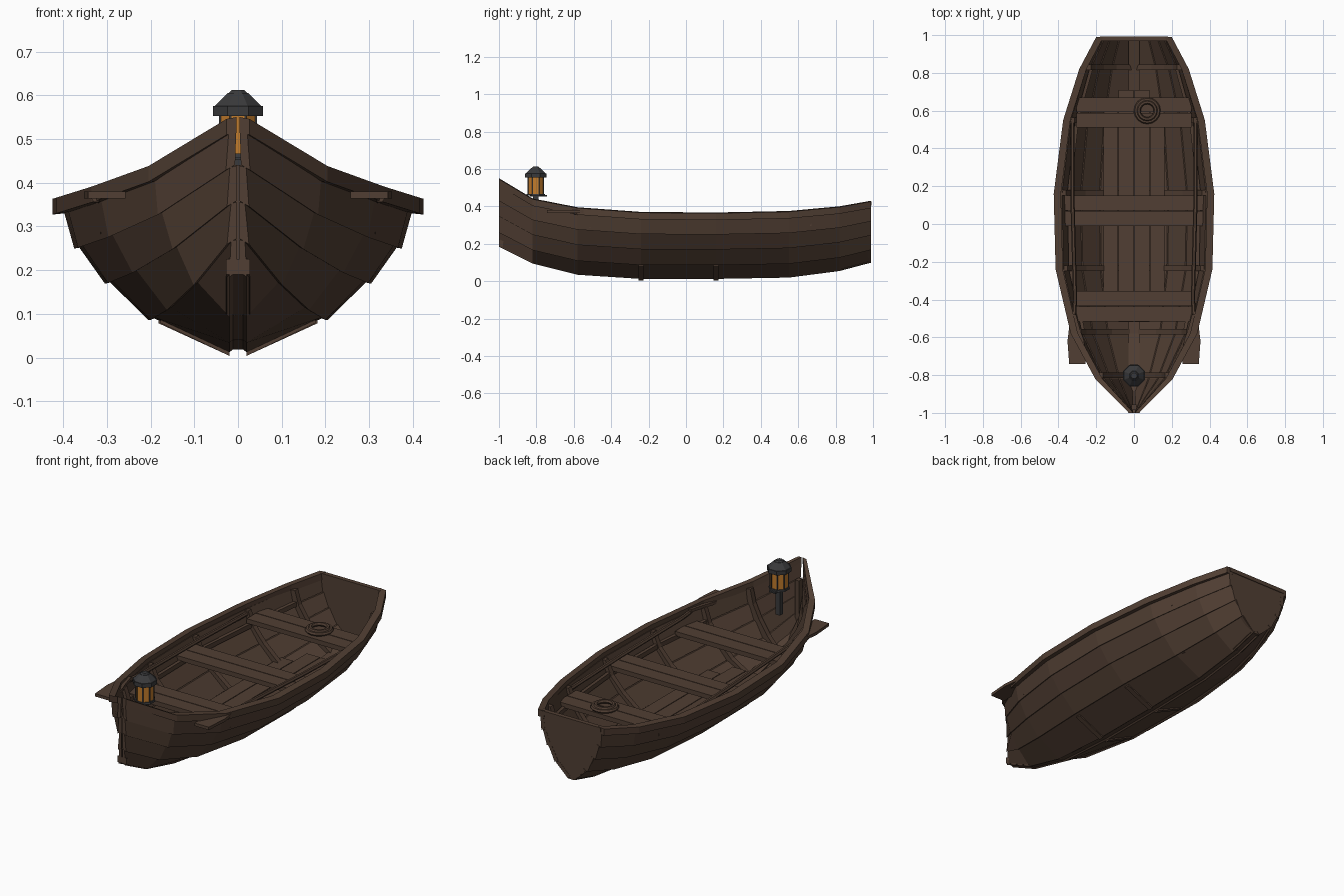
import bpy, bmesh, math
from mathutils import Matrix, Vector

if "Cube" in bpy.data.objects:
    bpy.data.objects.remove(bpy.data.objects["Cube"])


def material(name, rgb):
    m = bpy.data.materials.new(name)
    m.use_nodes = True
    m.diffuse_color = (*rgb, 1)
    bsdf = m.node_tree.nodes["Principled BSDF"]
    bsdf.inputs["Base Color"].default_value = (*rgb, 1)
    bsdf.inputs["Roughness"].default_value = 0.8
    return m


WOOD = material("dark_brown_wood", (0.082, 0.049, 0.033))
IRON = material("dark_iron", (0.042, 0.042, 0.044))
GLASS = material("amber_glass", (0.54, 0.2, 0.025))

# Hull stations: y, half width, keel height, sheer height
STATIONS = [(-1.0, 0.026, 0.19, 0.55), (-0.82, 0.205, 0.10, 0.442),
            (-0.58, 0.335, 0.04, 0.395), (-0.24, 0.415, 0.018, 0.37),
            (0.16, 0.425, 0.018, 0.367), (0.55, 0.375, 0.025, 0.375),
            (0.82, 0.29, 0.06, 0.40), (0.99, 0.20, 0.105, 0.43)]
# Cross-section: height fraction, width fraction
SECTION = [(0, 0.03), (0.21, 0.47), (0.45, 0.705), (0.68, 0.87), (0.92, 0.95), (1, 1)]


def lerp_table(table, t):
    for a, b in zip(table, table[1:]):
        if t <= b[0]:
            break
    k = (t - a[0]) / (b[0] - a[0])
    return [p + (q - p) * k for p, q in zip(a, b)]


def hull(y, f):
    """Outer hull point (x, z) at length y and height fraction f."""
    _, w, keel, sheer = lerp_table(STATIONS, y)
    return max(0.02, w * lerp_table(SECTION, f)[1]), keel + f * (sheer - keel)


def finish(name, bm, mat, mirror=False):
    bmesh.ops.recalc_face_normals(bm, faces=bm.faces)
    me = bpy.data.meshes.new(name)
    bm.to_mesh(me)
    bm.free()
    me.materials.append(mat)
    ob = bpy.data.objects.new(name, me)
    bpy.context.collection.objects.link(ob)
    if mirror:
        ob.modifiers.new("mirror", "MIRROR")
    return ob


def loft(name, rings, mirror=True):
    bm = bmesh.new()
    rows = [[bm.verts.new(p) for p in r] for r in rings]
    n = len(rows[0])
    for a, b in zip(rows, rows[1:]):
        for i in range(n):
            j = (i + 1) % n
            bm.faces.new((a[i], a[j], b[j], b[i]))
    bm.faces.new(rows[0])
    bm.faces.new(rows[-1])
    return finish(name, bm, WOOD, mirror)


def box(name, lo, hi, mat=WOOD, mirror=False):
    bm = bmesh.new()
    lo, hi = Vector(lo), Vector(hi)
    bmesh.ops.create_cube(bm, size=1, matrix=Matrix.Translation((lo + hi) / 2)
                          @ Matrix.Diagonal((*(hi - lo), 1)))
    return finish(name, bm, mat, mirror)


def cylinder(name, loc, r1, r2, depth, sides, mat):
    bm = bmesh.new()
    turn = Matrix.Rotation(math.pi / sides, 4, "Z")
    bmesh.ops.create_cone(bm, cap_ends=True, segments=sides, radius1=r1, radius2=r2,
                          depth=depth, matrix=Matrix.Translation(loc) @ turn)
    return finish(name, bm, mat)


YS = [s[0] for s in STATIONS]

# Overlapping side planks
for n, ((f0, _), (f1, _)) in enumerate(zip(SECTION[:4], SECTION[1:5])):
    rings = []
    for y in YS:
        (xa, za), (xb, zb) = hull(y, f0), hull(y, f1)
        out = 0.005 if n else 0
        rings.append([(xa + out, y, za - 0.006), (xb - 0.004, y, zb),
                      (max(0.004, xb - 0.022), y, zb + 0.004), (max(0.004, xa - 0.016), y, za + 0.006)])
    loft(f"side_plank_{n + 1}", rings)

# Gunwale rail
rings = []
for y in YS:
    x, z = hull(y, 1)
    i = max(0.004, x - 0.038)
    rings.append([(x, y, z - 0.04), (x, y, z - 0.004), (i, y, z), (i, y, z - 0.036)])
loft("gunwale_rail", rings)

# Cleats under the bottom planks
for n, y in enumerate((-0.24, 0.16)):
    rings = []
    for f, drop in ((0, 0.014), (0.19, 0.006)):
        x, z = hull(y, f)
        rings.append([(x, y - 0.014, z - drop), (x, y + 0.014, z - drop),
                      (x, y + 0.014, z + 0.004), (x, y - 0.014, z + 0.004)])
    loft(f"keel_cleat_{n + 1}", rings)

# Riser under the seats
rings = []
for y in YS[2:-1]:
    x, z = hull(y, 0.68)
    rings.append([(x - a, y, z + b) for a, b in ((0.016, 0), (0.016, 0.025), (0.034, 0.025), (0.034, 0))])
loft("seat_riser", rings)

# Inner keel and stem
rings = []
for y in YS[:-1] + [0.975]:
    z = hull(y, 0)[1]
    rings.append([(-0.028, y, z), (0.028, y, z), (0.028, y, z + 0.035), (-0.028, y, z + 0.035)])
loft("inner_keel", rings, mirror=False)
box("bow_stem", (-0.012, -0.985, 0.22), (0.012, -0.955, 0.44))

# Transom board and its cap
outline = [hull(0.985, f) for f, _ in SECTION]
outline += [(-x, z) for x, z in reversed(outline)]
loft("transom", [[(x * 0.97, y, z - 0.006) for x, z in outline] for y in (0.97, 0.988)], mirror=False)
box("transom_cap", (-0.18, 0.968, 0.405), (0.18, 0.992, 0.427))

# Curved ribs
for n, y in enumerate((-0.8, -0.57, -0.235, 0.165, 0.55, 0.83)):
    rings = []
    for f, _ in SECTION[:-1]:
        x, z = hull(y, f)
        o, i = max(0.004, x - 0.012), max(0.0, x - 0.042)
        up = 0.022 * (1 - f)
        rings.append([(o, y - 0.014, z), (o, y + 0.014, z), (i, y + 0.014, z + up), (i, y - 0.014, z + up)])
    loft(f"rib_{n + 1}", rings)

# Seats, two boards each
for name, y0, y1, half, top in (("front_seat", -0.515, -0.355, 0.315, 0.308),
                                ("middle_seat", -0.01, 0.15, 0.375, 0.303),
                                ("rear_seat", 0.51, 0.67, 0.305, 0.32)):
    mid = (y0 + y1) / 2
    box(name + "_board_1", (-half, y0, top - 0.025), (half, mid - 0.002, top))
    box(name + "_board_2", (-half, mid + 0.002, top - 0.025), (half, y1, top))

# Floor boards
box("inner_floor_board", (0.002, -0.52, 0.098), (0.082, 0.71, 0.114), mirror=True)
box("outer_floor_board", (0.086, -0.42, 0.098), (0.162, 0.6, 0.114), mirror=True)

# Oars with blades over the bow rail
path = [(0.325, -0.6), (0.312, -0.4), (0.325, 0.1), (0.325, 0.55)]
R = 0.011
loft("oar_shaft", [[(x + R * math.cos(k * math.pi / 3), y, 0.365 - 0.03 * (y + 0.6)
                     + R * math.sin(k * math.pi / 3)) for k in range(6)] for x, y in path])
blade = [(0.3, 0.043, -0.742), (0.308, 0.044, -0.62), (0.315, 0.03, -0.56), (0.318, 0.011, -0.48)]
loft("oar_blade", [[(c - h, y, 0.364), (c + h, y, 0.364), (c + h, y, 0.38), (c - h, y, 0.38)]
                   for c, h, y in blade])

# Coiled rope on the rear seat
for n, (r, z) in enumerate(((0.06, 0.328), (0.045, 0.336))):
    bpy.ops.mesh.primitive_torus_add(location=(0.07, 0.6, z), major_radius=r, minor_radius=0.011,
                                     major_segments=16, minor_segments=6)
    bpy.context.object.name = f"rope_coil_{n + 1}"
    bpy.context.object.data.materials.append(WOOD)

# Bow lantern
LY = -0.803
box("lantern_post", (-0.014, LY - 0.014, 0.315), (0.014, LY + 0.014, 0.455), IRON)
box("lantern_shelf", (-0.02, LY - 0.03, 0.452), (0.02, LY + 0.06, 0.46), IRON)
cylinder("lantern_base", (0, LY, 0.462), 0.054, 0.052, 0.01, 8, IRON)
cylinder("lantern_glass", (0, LY, 0.511), 0.045, 0.045, 0.09, 8, GLASS)
for k in range(8):
    a = math.pi * (k + 0.5) / 4
    cylinder(f"lantern_bar_{k + 1}", (0.045 * math.cos(a), LY + 0.045 * math.sin(a), 0.511),
             0.0033, 0.0033, 0.09, 4, IRON)
cylinder("lantern_roof_rim", (0, LY, 0.564), 0.062, 0.062, 0.022, 8, IRON)
cylinder("lantern_roof", (0, LY, 0.59), 0.058, 0.026, 0.03, 8, IRON)
cylinder("lantern_cap", (0, LY, 0.608), 0.024, 0.016, 0.008, 8, IRON)
